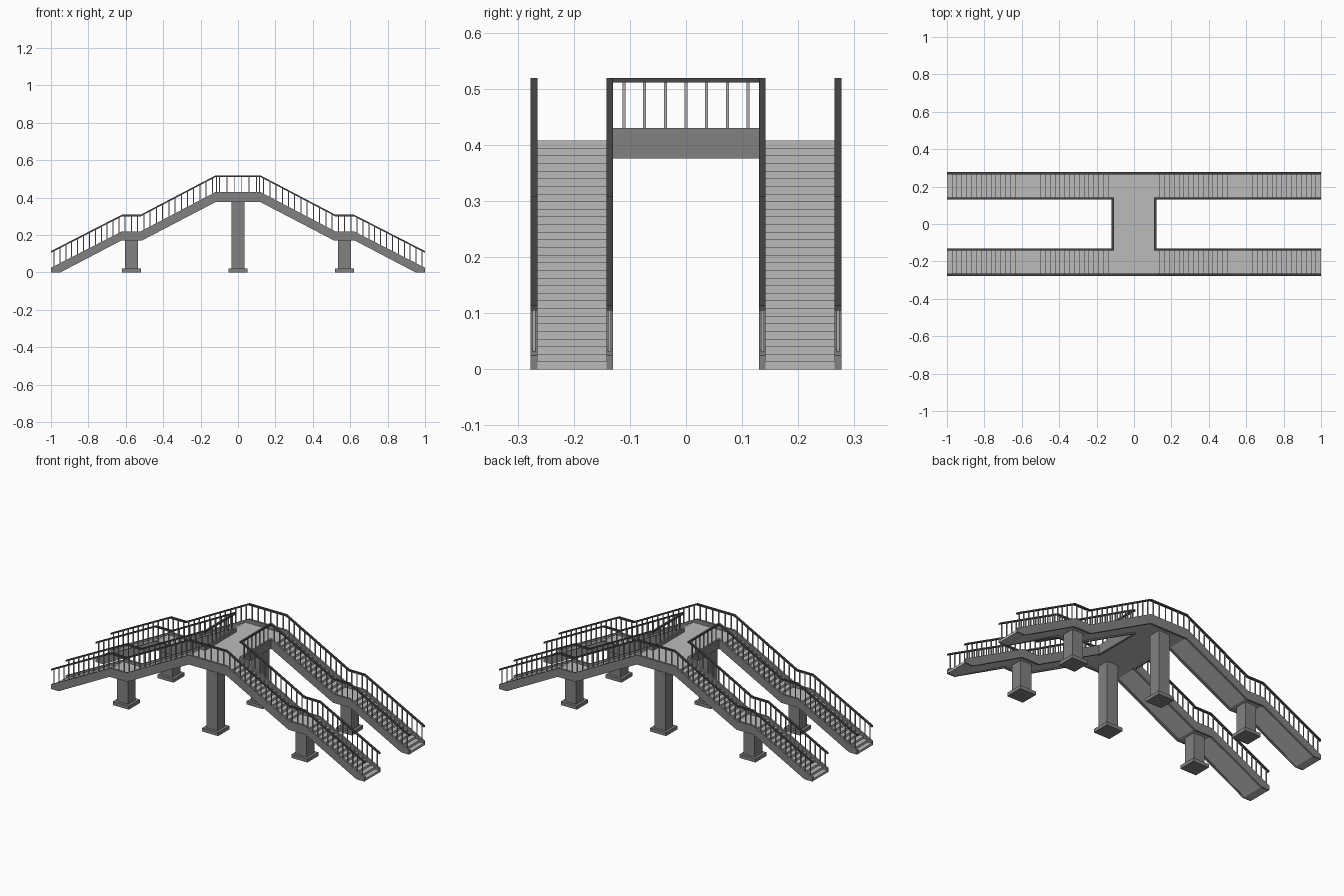
import bpy, bmesh, math
from mathutils import Vector

if "Cube" in bpy.data.objects:
    bpy.data.objects.remove(bpy.data.objects["Cube"])


def material(name, v):
    m = bpy.data.materials.new(name)
    m.diffuse_color = (v, v, v, 1)
    m.use_nodes = True
    m.node_tree.nodes["Principled BSDF"].inputs["Base Color"].default_value = m.diffuse_color
    return m


LIGHT = material("light concrete", 0.50)
GREY = material("grey concrete", 0.22)
DARK = material("dark handrail", 0.065)
STEEL = material("baluster steel", 0.42)


def finish(name, bm, mat, axes):
    """Turn a bmesh into an object mirrored across the given axes."""
    bmesh.ops.recalc_face_normals(bm, faces=bm.faces)
    me = bpy.data.meshes.new(name)
    bm.to_mesh(me)
    bm.free()
    me.materials.append(mat)
    ob = bpy.data.objects.new(name, me)
    bpy.context.collection.objects.link(ob)
    if axes:
        mod = ob.modifiers.new("Mirror", 'MIRROR')
        mod.use_axis = ('x' in axes, 'y' in axes, False)
        mod.use_mirror_merge = False
    return ob


def add_box(bm, x0, x1, y0, y1, z0, z1):
    r = bmesh.ops.create_cube(bm, size=1)
    for v in r['verts']:
        v.co = Vector(((x0 + x1) / 2 + v.co.x * (x1 - x0),
                       (y0 + y1) / 2 + v.co.y * (y1 - y0),
                       (z0 + z1) / 2 + v.co.z * (z1 - z0)))


def box(name, mat, axes, *dims):
    bm = bmesh.new()
    add_box(bm, *dims)
    return finish(name, bm, mat, axes)


def extrude(name, mat, axes, pts, y0, y1):
    """Extrude an xz outline between two y positions."""
    bm = bmesh.new()
    f = bm.faces.new([bm.verts.new((x, y0, z)) for x, z in pts])
    r = bmesh.ops.extrude_face_region(bm, geom=[f])
    vs = [g for g in r['geom'] if isinstance(g, bmesh.types.BMVert)]
    bmesh.ops.translate(bm, verts=vs, vec=(0, y1 - y0, 0))
    return finish(name, bm, mat, axes)


def both(half):
    """Complete a right-hand line so it runs from +x to -x."""
    return half + [(-x, z) for x, z in reversed(half)]


YO0, YO1 = 0.265, 0.277      # outer stringer
YI0, YI1 = 0.130, 0.142      # inner stringer
UPPER = [(1.0, 0.025), (0.62, 0.22), (0.52, 0.22), (0.12, 0.43)]
LOWER = [(1.0, 0.0), (0.95, 0.0), (0.625, 0.17), (0.515, 0.17), (0.12, 0.376)]

# side stringers
extrude("outer_stringer", GREY, 'y', both(UPPER) + both(LOWER)[::-1], YO0, YO1)
extrude("inner_stringer", GREY, 'xy', UPPER + LOWER[::-1], YI0, YI1)
box("crossing_beam", GREY, 'x', 0.108, 0.12, -YI1, YI1, 0.376, 0.43)

# stepped stair body with sloping underside
N, RISE = 15, 0.408 / 30
steps = []
for x0, x1, base in ((1.0, 0.635, 0), (0.50, 0.14, N)):
    run = (x0 - x1) / (N - 1)
    for i in range(N):
        x = x0 - i * run
        steps += [(x, (base + i) * RISE), (x, (base + i + 1) * RISE)]
under = [(0.95, 0.0)] + [(x, z + 0.008) for x, z in LOWER[2:]]
extrude("stairs", LIGHT, 'y', both(steps) + both(under)[::-1], YI1, YO0)
box("crossing_deck", LIGHT, '', -0.108, 0.108, -YI1, YI1, 0.384, 0.408)

# handrails
def rail_outline(line):
    return ([(x, z + 0.089) for x, z in line]
            + [(x, z + 0.080) for x, z in reversed(line)])


extrude("outer_handrail", DARK, 'y', rail_outline(both(UPPER)), YO0, YO1)
extrude("inner_handrail", DARK, 'xy',
        rail_outline(UPPER + [(0.108, 0.43)]), YI0, YI1)
box("crossing_handrail", DARK, 'x', 0.108, 0.12, -YI0, YI0, 0.511, 0.519)

# balusters, evenly spaced along each stretch of rail
W = 0.0026
def balusters(name, axes, line, y):
    bm = bmesh.new()
    for (xa, za), (xb, zb) in zip(line, line[1:]):
        n = max(1, round(math.hypot(xb - xa, zb - za) / 0.037))
        for i in range(n):
            t = (i + 0.5) / n
            x, z = xa + (xb - xa) * t, za + (zb - za) * t
            add_box(bm, x - W, x + W, y - W, y + W, z - 0.003, z + 0.083)
    finish(name, bm, STEEL, axes)


balusters("outer_balusters", 'y', both(UPPER), (YO0 + YO1) / 2)
balusters("inner_balusters", 'xy', UPPER, (YI0 + YI1) / 2)
bm = bmesh.new()
for k in range(-3, 4):
    y = k * 0.0368
    add_box(bm, 0.114 - W, 0.114 + W, y - W, y + W, 0.428, 0.513)
finish("crossing_balusters", bm, STEEL, 'x')

# columns with footings
YC = 0.2035
for name, x, top, axes in (("centre", 0, 0.386, 'y'), ("landing", 0.57, 0.18, 'xy')):
    box(name + "_column", GREY, axes, x - 0.035, x + 0.035,
        YC - 0.035, YC + 0.035, 0.02, top)
    box(name + "_footing", GREY, axes, x - 0.051, x + 0.051,
        YC - 0.051, YC + 0.051, 0.0, 0.02)
